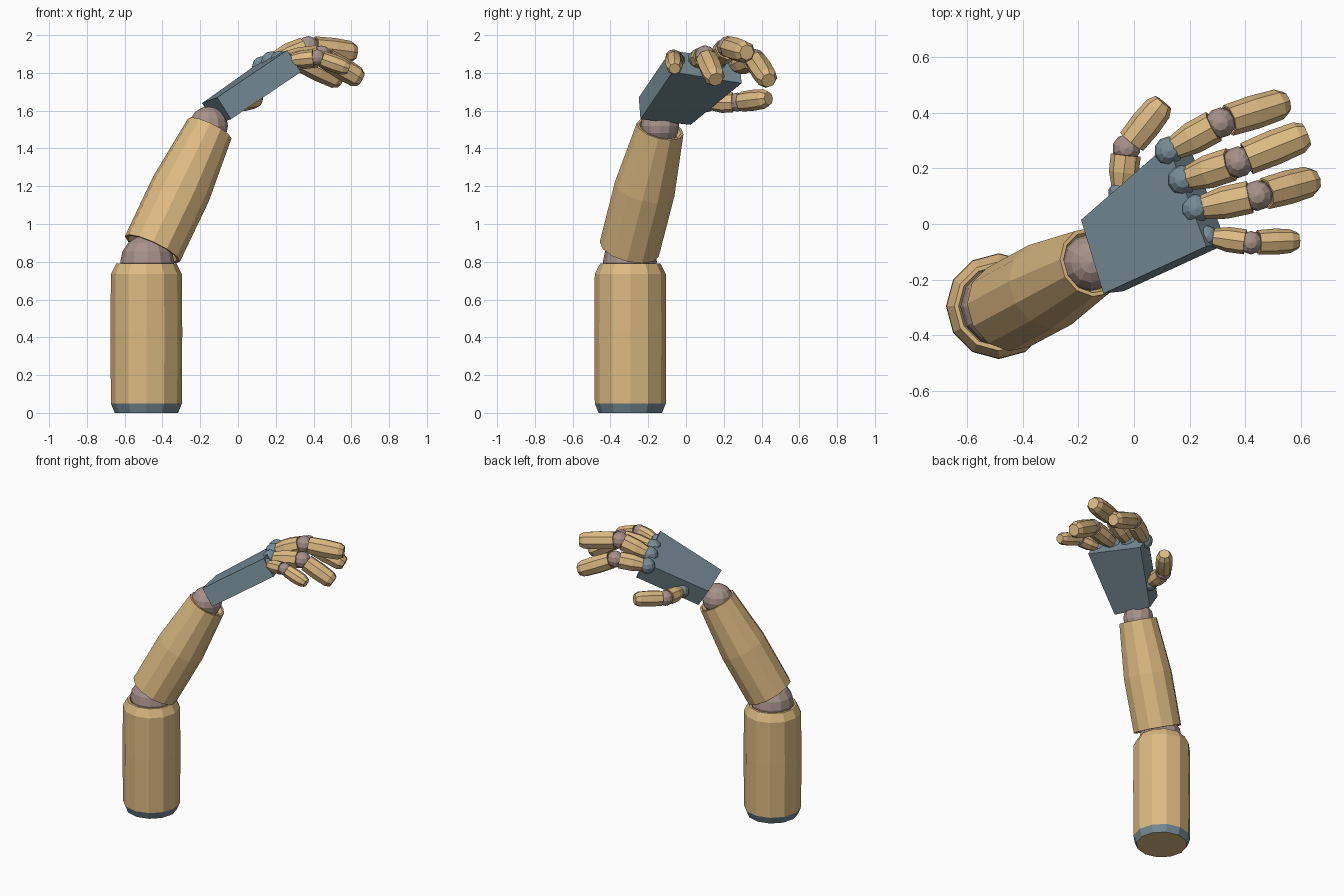
import bpy, bmesh, math
from mathutils import Vector

if "Cube" in bpy.data.objects:
    bpy.data.objects.remove(bpy.data.objects["Cube"])


def material(name, rgb):
    m = bpy.data.materials.new(name)
    m.diffuse_color = (*rgb, 1)
    m.use_nodes = True
    m.node_tree.nodes["Principled BSDF"].inputs["Base Color"].default_value = m.diffuse_color
    return m


WOOD = material("light wood", (0.72, 0.49, 0.225))
JOINT = material("brown grey joint", (0.39, 0.285, 0.255))
SLATE = material("blue grey", (0.185, 0.265, 0.31))


def finish(name, bm, mats):
    bmesh.ops.recalc_face_normals(bm, faces=bm.faces)
    mesh = bpy.data.meshes.new(name)
    bm.to_mesh(mesh)
    bm.free()
    for m in mats:
        mesh.materials.append(m)
    obj = bpy.data.objects.new(name, mesh)
    bpy.context.collection.objects.link(obj)
    return obj


def turned(name, start, end, profile, sides, mats=(WOOD,)):
    """Closed turned solid; profile holds (distance from start, radius)."""
    start, end = Vector(start), Vector(end)
    rot = (end - start).to_track_quat('Z', 'Y')
    bm = bmesh.new()
    rings = []
    for d, r in profile:
        ring = []
        for i in range(sides):
            a = 2 * math.pi * i / sides
            ring.append(bm.verts.new(start + rot @ Vector((r * math.cos(a), r * math.sin(a), d))))
        rings.append(ring)
    for lo, hi in zip(rings, rings[1:]):
        for i in range(sides):
            j = (i + 1) % sides
            bm.faces.new((lo[i], lo[j], hi[j], hi[i]))
    bm.faces.new(rings[0][::-1])
    bm.faces.new(rings[-1])
    return finish(name, bm, mats)


def ball(name, center, radius, mat, segments=12, rings=8):
    bm = bmesh.new()
    bmesh.ops.create_uvsphere(bm, u_segments=segments, v_segments=rings, radius=radius)
    bmesh.ops.translate(bm, verts=bm.verts, vec=Vector(center))
    return finish(name, bm, (mat,))


# Upright base with a coloured lower chamfer
base = turned("base_post", (-0.485, -0.295, 0), (-0.485, -0.295, 1),
              [(0, 0.168), (0.05, 0.188), (0.43, 0.19), (0.735, 0.188),
               (0.79, 0.16), (0.79, 0.145), (0.76, 0.13)], 12, (WOOD, SLATE))
for p in base.data.polygons:
    if p.center.z < 0.05 and abs(p.normal.z) < 0.9:
        p.material_index = 1

# Elbow, forearm and wrist
ball("elbow_ball", (-0.48, -0.297, 0.80), 0.143, JOINT)
low, high = Vector((-0.453, -0.30, 0.868)), Vector((-0.15, -0.137, 1.505))
L = (high - low).length
turned("forearm", low, high,
       [(0.04, 0.125), (0, 0.145), (0, 0.161), (L * 0.5, 0.162),
        (L, 0.127), (L, 0.113), (L - 0.03, 0.1)], 12)
ball("wrist_ball", (-0.155, -0.138, 1.52), 0.102, JOINT)

# Palm: a tilted slab, wider at the knuckles
top = [Vector(c) for c in ((-0.11, -0.25, 1.67), (-0.19, 0.015, 1.64),
                           (0.12, 0.285, 1.86), (0.26, -0.08, 1.92))]
thick = Vector((0.073, 0.009, -0.115))
bm = bmesh.new()
upper = [bm.verts.new(c) for c in top]
lower = [bm.verts.new(c + thick) for c in top]
bm.faces.new(upper)
bm.faces.new(lower[::-1])
for i in range(4):
    j = (i + 1) % 4
    bm.faces.new((upper[i], upper[j], lower[j], lower[i]))
finish("palm", bm, (SLATE,))


# Fingers: knuckle ball, tapered inner segment, joint ball, chamfered outer segment
def finger(name, root, joint, tip, r):
    root, joint, tip = Vector(root), Vector(joint), Vector(tip)
    ball(name + "_knuckle", root, r * 0.88, SLATE, 10, 6)
    d = (joint - root).normalized()
    a = root + d * 0.025
    n = (joint - d * r * 0.45 - a).length
    turned(name + "_inner_segment", a, joint,
           [(0, r * 0.72), (n * 0.45, r * 0.98), (n, r * 0.98),
            (n, r * 0.82), (n - 0.015, r * 0.7)], 8)
    ball(name + "_joint", joint, r * 0.92, JOINT, 10, 6)
    d = (tip - joint).normalized()
    a = joint + d * r * 0.55
    n = (tip - a).length
    turned(name + "_outer_segment", a, tip,
           [(0.015, r * 0.7), (0, r * 0.82), (0, r * 0.96), (n * 0.45, r * 1.02),
            (n - 0.03, r * 0.94), (n, r * 0.66)], 8)


FINGERS = {
    "index_finger": ((0.125, 0.262, 1.835), (0.31, 0.363, 1.872), (0.545, 0.437, 1.76), 0.06),
    "middle_finger": ((0.175, 0.158, 1.86), (0.373, 0.222, 1.938), (0.62, 0.322, 1.908), 0.062),
    "ring_finger": ((0.222, 0.055, 1.865), (0.443, 0.102, 1.89), (0.65, 0.158, 1.765), 0.06),
    "little_finger": ((0.262, -0.045, 1.865), (0.42, -0.067, 1.882), (0.587, -0.06, 1.822), 0.046),
    "thumb": ((-0.045, 0.11, 1.64), (-0.027, 0.272, 1.645), (0.105, 0.437, 1.665), 0.055),
}
for name, args in FINGERS.items():
    finger(name, *args)
